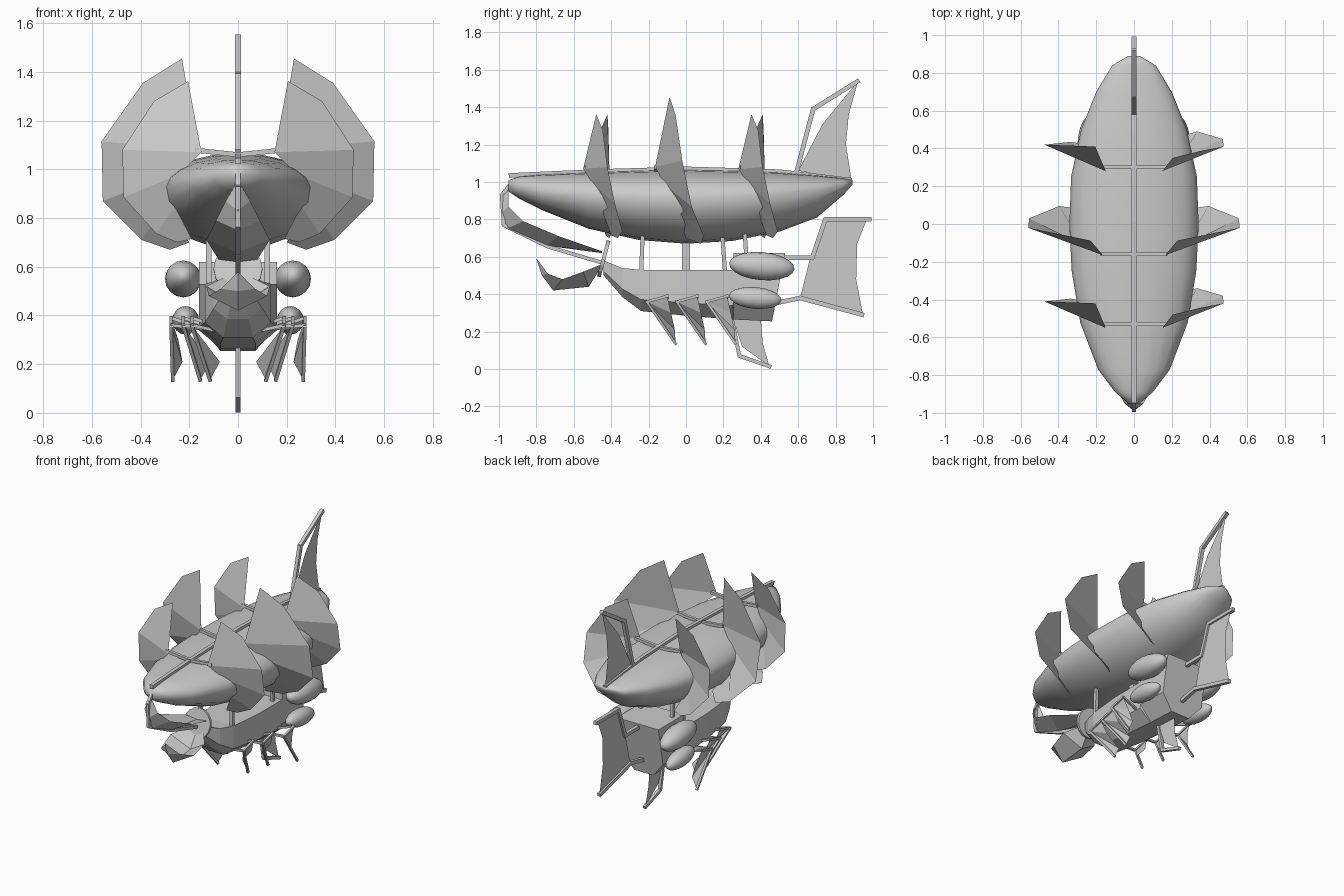
import bpy, math
from mathutils import Vector

if "Cube" in bpy.data.objects:
    bpy.data.objects.remove(bpy.data.objects["Cube"])


def mesh(name, verts, faces, smooth=False):
    me = bpy.data.meshes.new(name)
    me.from_pydata([tuple(v) for v in verts], [], faces)
    me.update()
    ob = bpy.data.objects.new(name, me)
    bpy.context.collection.objects.link(ob)
    if smooth:
        for p in me.polygons:
            p.use_smooth = True
    return ob


def loft(name, rings, smooth=False):
    n = len(rings[0])
    verts = [p for r in rings for p in r]
    faces = [(i * n + k, i * n + (k + 1) % n, (i + 1) * n + (k + 1) % n, (i + 1) * n + k)
             for i in range(len(rings) - 1) for k in range(n)]
    faces += [tuple(range(n))[::-1], tuple(range(len(verts) - n, len(verts)))]
    return mesh(name, verts, faces, smooth)


def strip(name, a, b):
    # ribbon of cloth between two edges
    n = len(a)
    return mesh(name, a + b, [(i, i + 1, n + i + 1, n + i) for i in range(n - 1)])


def spar(name, pts, w=0.022):
    # square beam along a path
    verts, faces = [], []
    for p, q in zip(pts, pts[1:]):
        p, q = Vector(p), Vector(q)
        d = (q - p).normalized()
        side = Vector((1, 0, 0)) if abs(d.x) < 0.7 else Vector((0, 1, 0))
        u = d.cross(side).normalized() * w / 2
        v = d.cross(u).normalized() * w / 2
        o = len(verts)
        p, q = p - d * w * 0.3, q + d * w * 0.3
        verts += [e + s * u + t * v for e in (p, q) for s, t in ((-1, -1), (1, -1), (1, 1), (-1, 1))]
        faces += [tuple(o + i for i in f) for f in ((3, 2, 1, 0), (4, 5, 6, 7), (0, 1, 5, 4),
                                                    (1, 2, 6, 5), (2, 3, 7, 6), (3, 0, 4, 7))]
    return mesh(name, verts, faces)


# balloon: y, half width, top, widest height, bottom
secs = [(-.95, .03, 1.01, .985, .95), (-.89, .10, 1.03, .97, .91), (-.77, .19, 1.04, .95, .85),
        (-.52, .285, 1.05, .93, .75), (-.25, .33, 1.06, .92, .69), (0, .342, 1.065, .915, .67),
        (.25, .333, 1.06, .92, .685), (.5, .28, 1.05, .94, .735), (.7, .20, 1.035, .96, .81),
        (.84, .115, 1.02, .98, .93), (.89, .03, 1.01, 1.0, .985)]
rings = []
for y, w, t, m, b in secs:
    r = []
    for k in range(20):
        a = k * math.tau / 20
        c, s = math.cos(a), math.sin(a)
        r.append((w * c, y, m + s * ((t - m) if s > 0 else (m - b))))
    rings.append(r)
loft("balloon", rings, True)

# beams on top of the balloon
spar("ridge_beam", [(0, -.94, 1.035), (0, -.5, 1.055), (0, 0, 1.07), (0, .5, 1.055), (0, .88, 1.01)], .025)
for y in (-.53, -.16, .30):
    spar("cross_beam", [(-.17, y, 1.078), (0, y, 1.06), (.17, y, 1.078)], .02)

# side sails: (x, z) edges, with y per point
big_in = [(.23, 1.455), (.165, 1.08), (.27, .98), (.30, .85), (.20, .70)]
big_out = [(.39, 1.355), (.56, 1.115), (.555, .87), (.395, .71), (.28, .67)]
big_y = ([-.088, -.165, -.11, -.05, 0], [-.055, -.02, .03, .095, .08])
sm_in = [(.205, 1.362), (.15, 1.07), (.24, .98), (.26, .85), (.19, .715)]
sm_out = [(.345, 1.28), (.475, 1.08), (.47, .885), (.335, .735), (.25, .70)]
right_y = ([.05, -.02, .04, .08, .13], [.085, .11, .15, .19, .165])
left_y = ([.11, -.02, .03, .06, .10], [.115, .12, .12, .135, .12])


def sail(name, sx, inner, outer, ys, y0):
    strip(name, [(sx * x, y0 + y, z) for (x, z), y in zip(inner, ys[0])],
          [(sx * x, y0 + y, z) for (x, z), y in zip(outer, ys[1])])


for sx in (1, -1):
    sail("middle_sail", sx, big_in, big_out, big_y, 0)
    for y0 in (-.53, .30):
        sail("small_sail", sx, sm_in, sm_out, right_y if sx > 0 else left_y, y0)

# hull: y, top, bottom, half width, stern shear
rings = []
for y, t, b, w, sh in [(-.44, .58, .50, .04, 0), (-.34, .54, .385, .10, 0), (-.24, .53, .31, .135, 0),
                       (0, .53, .285, .16, 0), (.25, .53, .265, .16, 0), (.255, .62, .265, .16, 0),
                       (.46, .62, .255, .16, .07)]:
    m = b + (t - b) * .28
    h = [(w, t), (w, m), (w * .45, b), (-w * .45, b), (-w, m), (-w, t)]
    rings.append([(x, y + sh * (z - b) / (t - b), z) for x, z in h])
loft("hull", rings)

# round prow shield
bpy.ops.mesh.primitive_cylinder_add(vertices=16, radius=.1, depth=.02, location=(0, -.44, .59),
                                    rotation=(math.radians(75), 0, 0))
bpy.context.object.name = "prow_shield"

# struts between hull and balloon
for sx in (1, -1):
    for y, lean in ((-.24, .01), (.21, -.02), (.33, -.02)):
        spar("strut", [(sx * .12, y, .5), (sx * .12, y + lean, .78)], .022)
spar("centre_strut", [(0, 0, .5), (0, 0, .72)], .045)

# engine pods
for sx in (1, -1):
    for x, y, z, rx, ry, rz in ((.225, .405, .55, .075, .175, .075), (.215, .37, .38, .055, .14, .058)):
        bpy.ops.mesh.primitive_uv_sphere_add(segments=16, ring_count=10, location=(sx * x, y, z),
                                             rotation=(math.radians(90 - 5), 0, 0))
        o = bpy.context.object
        o.name = "engine_pod"
        o.scale = (rx, rz, ry)
        bpy.ops.object.shade_smooth()

# bowsprit and the two bow sails
spar("bowsprit", [(0, -.93, 1.0), (0, -.985, .93), (0, -.975, .77), (0, -.74, .655), (0, -.42, .56)], .02)
keel = [(0, -.985, .95), (0, -.99, .83), (0, -.96, .75), (0, -.75, .66), (0, -.45, .62)]
for sx in (1, -1):
    strip("bow_sail", keel, [(0, -.95, .96), (sx * .05, -.95, .87), (sx * .09, -.87, .79),
                             (sx * .13, -.68, .71), (sx * .08, -.45, .63)])
    strip("lower_bow_sail", [(0, -.80, .59), (0, -.77, .50), (0, -.71, .42), (0, -.52, .44), (0, -.45, .55)],
          [(0, -.79, .58), (sx * .07, -.74, .51), (sx * .12, -.66, .48),
           (sx * .13, -.55, .52), (sx * .05, -.45, .56)])


# flat fins on the centre line
def fin(name, pts):
    mesh(name, [(0, y, z) for y, z in pts], [tuple(range(len(pts)))])


def mid_spar(name, pts, w=.024):
    spar(name, [(0, y, z) for y, z in pts], w)


mid_spar("top_fin_spar", [(.59, 1.05), (.68, 1.39), (.92, 1.54)])
fin("top_fin", [(.60, 1.06), (.73, 1.31), (.92, 1.54), (.87, 1.36), (.855, 1.2), (.885, 1.01)])
mid_spar("rear_fin_upper_spar", [(.45, .595), (.675, .595), (.745, .80), (.985, .80)])
mid_spar("rear_fin_lower_spar", [(.42, .34), (.61, .38), (.945, .29)])
fin("rear_fin", [(.61, .38), (.66, .58), (.745, .80), (.965, .795), (.915, .67), (.91, .48), (.945, .295)])
mid_spar("bottom_fin_spar", [(.245, .27), (.285, .07), (.45, .013)], .02)
fin("bottom_fin", [(.25, .27), (.30, .12), (.445, .015), (.41, .14), (.40, .27)])

# three side fins per side, splayed wider towards the stern
for sx in (1, -1):
    for y, kx, fx in ((-.21, .19, .115), (-.05, .225, .155), (.11, .275, .268)):
        knee, foot, root = (sx * kx, y, .36), (sx * fx, y + .155, .135), (sx * .10, y + .02, .34)
        back = (sx * kx, y + .11, .39)
        spar("side_fin_spar", [root, knee, foot], .014)
        spar("side_fin_top", [(sx * (kx - .12), y + .10, .35), back, knee], .014)
        mesh("side_fin", [knee, foot, (sx * (fx - .04), y + .15, .21),
                          (sx * (kx - .03), y + .13, .30), back], [(0, 1, 2), (0, 2, 3), (0, 3, 4)])
